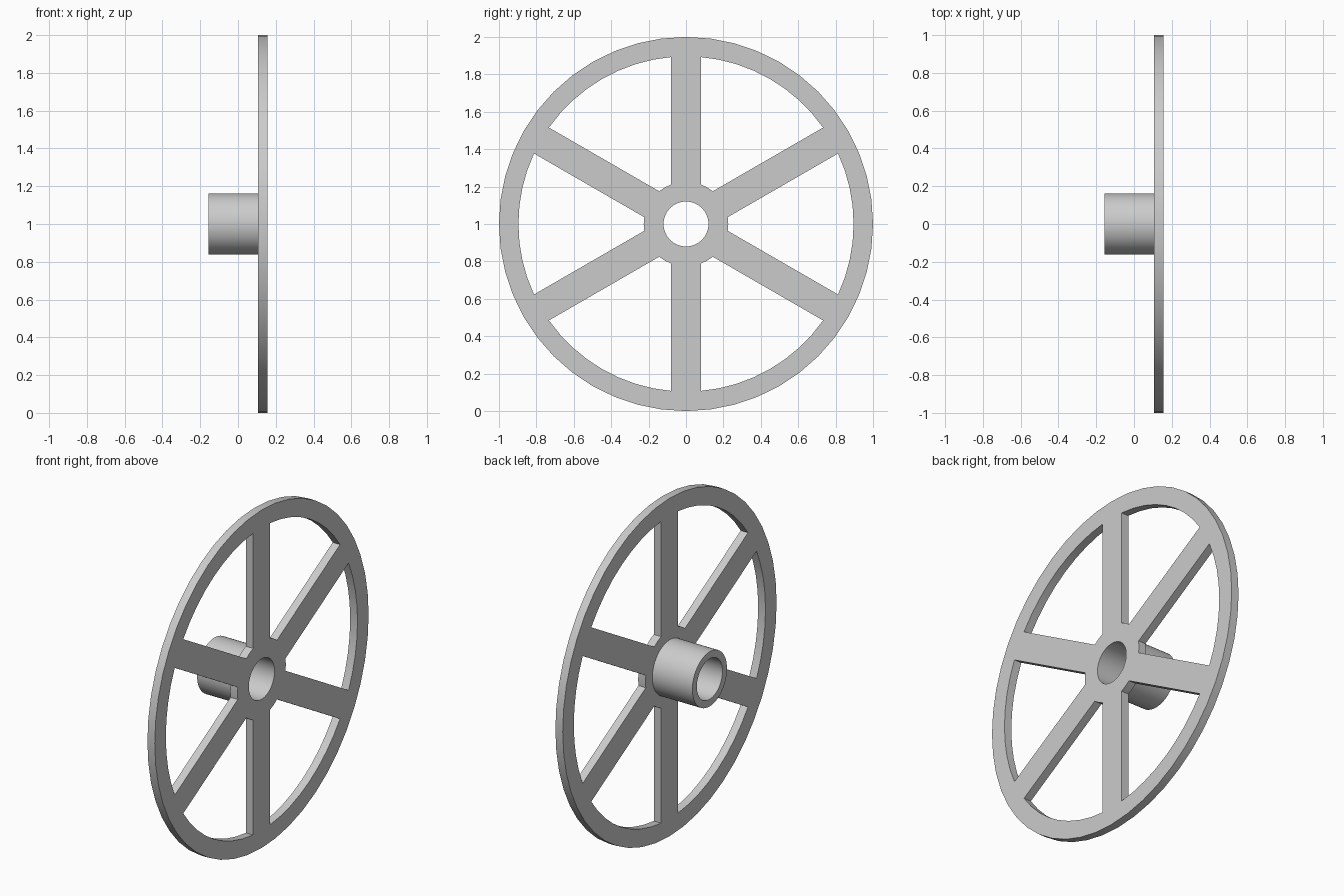
import bpy
from math import cos, sin, asin, pi, radians

cube = bpy.data.objects.get("Cube")
if cube:
    bpy.data.objects.remove(cube, do_unlink=True)

RIM, RIM_INNER = 1.0, 0.896
HUB_PAD, BOSS, BORE = 0.226, 0.162, 0.12
SPOKE_HALF = 0.08
BACK, JOINT, FACE = -0.155, 0.107, 0.155

grey = bpy.data.materials.new("plain_grey")
grey.use_nodes = True
colour = (0.6, 0.6, 0.6, 1)
grey.diffuse_color = colour
grey.node_tree.nodes["Principled BSDF"].inputs["Base Color"].default_value = colour


def arc(radius, start, end, steps):
    angles = [start + (end - start) * i / steps for i in range(steps + 1)]
    return [(radius * cos(a), radius * sin(a)) for a in angles]


def circle(radius, sides):
    return arc(radius, 0, 2 * pi, sides)[:-1]


def window(middle):
    """Opening between two parallel-sided spokes."""
    outer = pi / 6 - asin(SPOKE_HALF / RIM_INNER)
    inner = pi / 6 - asin(SPOKE_HALF / HUB_PAD)
    return (arc(RIM_INNER, middle - outer, middle + outer, 8)
            + arc(HUB_PAD, middle + inner, middle - inner, 2))


def extruded(name, outlines, x0, x1):
    """Fill nested outlines and extrude them along the axle."""
    curve = bpy.data.curves.new(name, "CURVE")
    curve.dimensions = "2D"
    curve.fill_mode = "BOTH"
    curve.extrude = (x1 - x0) / 2
    for outline in outlines:
        spline = curve.splines.new("POLY")
        spline.points.add(len(outline) - 1)
        for point, (u, v) in zip(spline.points, outline):
            point.co = (u, v, 0, 1)
        spline.use_cyclic_u = True
    curve.materials.append(grey)
    obj = bpy.data.objects.new(name, curve)
    bpy.context.collection.objects.link(obj)
    obj.rotation_euler = (pi / 2, 0, pi / 2)
    obj.location = ((x0 + x1) / 2, 0, RIM)
    bpy.ops.object.select_all(action="DESELECT")
    obj.select_set(True)
    bpy.context.view_layer.objects.active = obj
    bpy.ops.object.convert(target="MESH")
    # Weld the caps to the walls
    bpy.ops.object.mode_set(mode="EDIT")
    bpy.ops.mesh.select_all(action="SELECT")
    bpy.ops.mesh.remove_doubles(threshold=0.0001)
    bpy.ops.mesh.normals_make_consistent(inside=False)
    bpy.ops.object.mode_set(mode="OBJECT")
    bpy.ops.object.shade_smooth_by_angle(angle=radians(30))


# Flat wheel with rim, six spokes and bored centre
windows = [window(k * pi / 3) for k in range(6)]
extruded("spoked_wheel", [circle(RIM, 48), circle(BORE, 48)] + windows, JOINT, FACE)

# Hollow hub standing out from one side
extruded("hub_tube", [circle(BOSS, 48), circle(BORE, 48)], BACK, JOINT)
